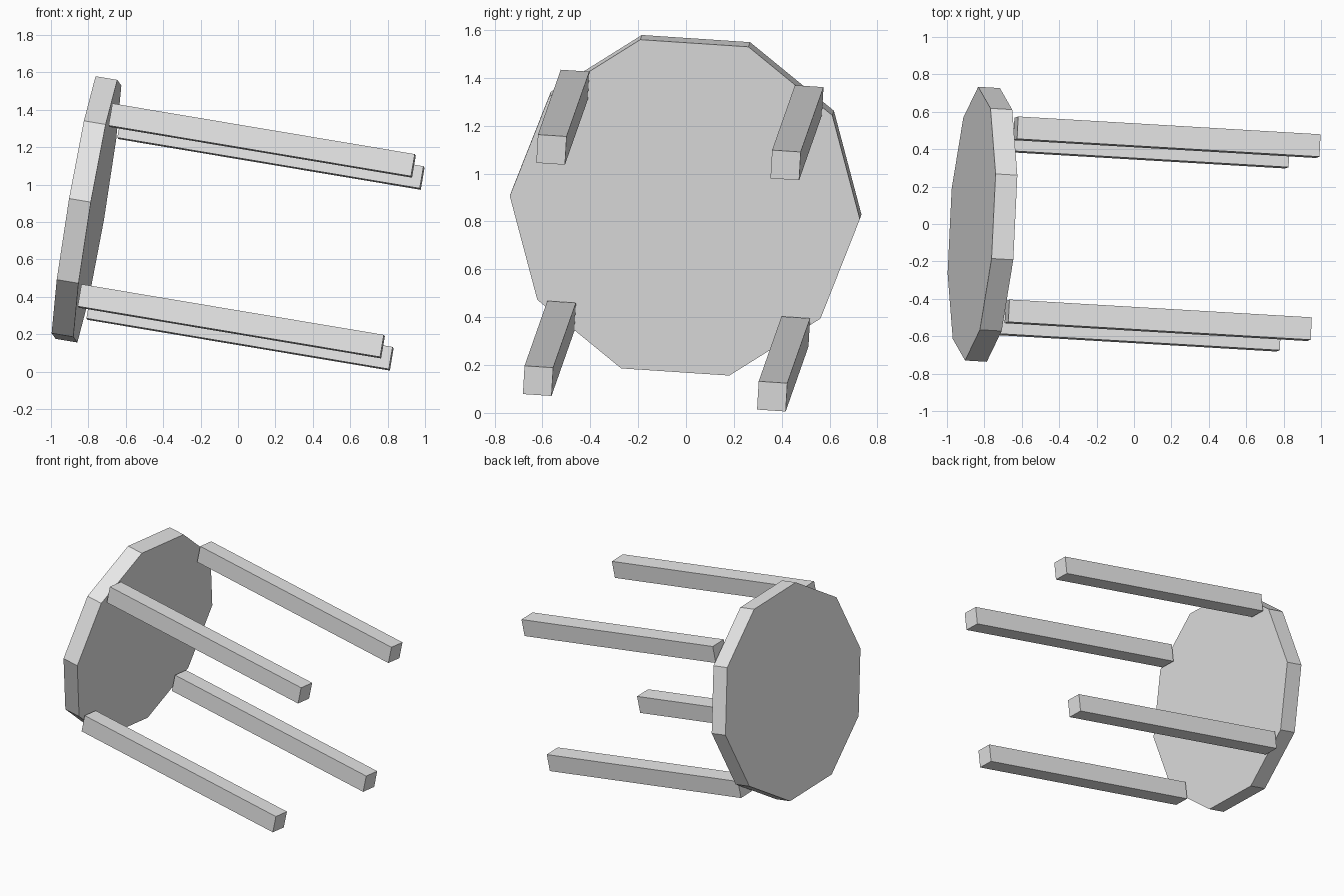
import bpy
import math
from mathutils import Matrix, Vector

cube = bpy.data.objects.get("Cube")
if cube:
    bpy.data.objects.remove(cube, do_unlink=True)

# Single plain grey
grey = bpy.data.materials.new("light grey")
grey.use_nodes = True
grey.diffuse_color = (0.8, 0.8, 0.8, 1)
grey.node_tree.nodes["Principled BSDF"].inputs["Base Color"].default_value = (0.8, 0.8, 0.8, 1)

# Frame of the toppled stool: "down" runs along the legs
down = Vector((0.984, -0.058, -0.165)).normalized()
side = Vector((0.048, 0.996, -0.066))
side = (side - down * side.dot(down)).normalized()
up = down.cross(side)
centre = Vector((-0.752, -0.005, 0.858))   # middle of the seat underside
frame = Matrix.Translation(centre) @ Matrix((side, up, down)).transposed().to_4x4()

SEAT_RADIUS, SEAT_THICK = 0.734, 0.118
LEG_SIZE, LEG_LENGTH, LEG_OFFSET, LEG_GAP = 0.12, 1.642, 0.491, 0.014


def finish(name, local):
    obj = bpy.context.object
    obj.name = name
    obj.matrix_world = frame @ local
    obj.data.materials.append(grey)
    return obj


# Ten-sided seat, with a corner on the side axis
bpy.ops.mesh.primitive_cylinder_add(vertices=10, radius=SEAT_RADIUS, depth=SEAT_THICK)
finish("seat", Matrix.Translation((0, 0, -SEAT_THICK / 2)) @ Matrix.Rotation(math.pi / 2, 4, "Z"))

# Four square legs
for sx, sname in ((-1, "front"), (1, "back")):
    for sy, uname in ((-1, "lower"), (1, "upper")):
        bpy.ops.mesh.primitive_cube_add(size=1)
        finish(f"{sname}_{uname}_leg",
               Matrix.Translation((sx * LEG_OFFSET, sy * LEG_OFFSET, LEG_GAP + LEG_LENGTH / 2))
               @ Matrix.Diagonal((LEG_SIZE, LEG_SIZE, LEG_LENGTH, 1)))
